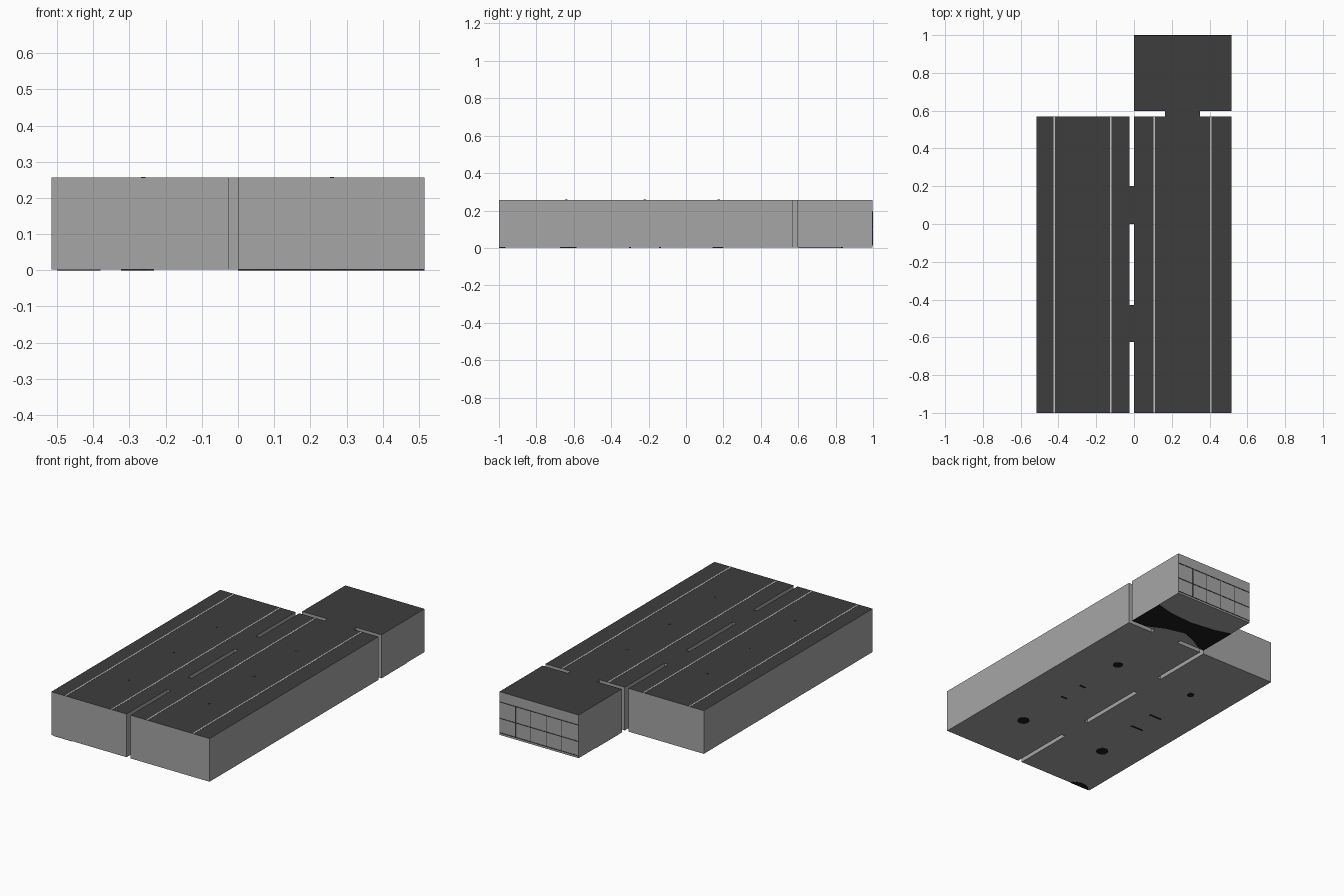
import bpy, bmesh, math

if "Cube" in bpy.data.objects:
    bpy.data.objects.remove(bpy.data.objects["Cube"])

def material(name, v):
    m = bpy.data.materials.new(name)
    m.diffuse_color = (v, v, v, 1)
    m.use_nodes = True
    m.node_tree.nodes["Principled BSDF"].inputs["Base Color"].default_value = m.diffuse_color
    return m

WALL = material("wall grey", 0.38)
ROOF = material("roof charcoal", 0.047)
STRIPE = material("skylight pale grey", 0.55)
DARK = material("base black", 0.012)

TOP, BASE = 0.256, 0.002

def finish(name, bm, mats):
    bmesh.ops.recalc_face_normals(bm, faces=bm.faces)
    me = bpy.data.meshes.new(name)
    bm.to_mesh(me)
    bm.free()
    for m in mats:
        me.materials.append(m)
    ob = bpy.data.objects.new(name, me)
    bpy.context.collection.objects.link(ob)
    return ob

def prism(name, pts, z0, z1, mats):
    """Extrude an outline; a second material goes on the upward faces."""
    bm = bmesh.new()
    f = bm.faces.new([bm.verts.new((x, y, z0)) for x, y in pts])
    r = bmesh.ops.extrude_face_region(bm, geom=[f])
    for v in r["geom"]:
        if isinstance(v, bmesh.types.BMVert):
            v.co.z = z1
    bmesh.ops.recalc_face_normals(bm, faces=bm.faces)
    if len(mats) > 1:
        for f in bm.faces:
            f.normal_update()
            f.material_index = 1 if f.normal.z > 0.5 else 0
    return finish(name, bm, mats)

def box(name, x0, x1, y0, y1, z0, z1, *mats):
    return prism(name, [(x0, y0), (x1, y0), (x1, y1), (x0, y1)], z0, z1, mats)

def disc(name, x, y, r, z0, z1, mat, n=16):
    pts = [(x + r * math.cos(2 * math.pi * i / n), y + r * math.sin(2 * math.pi * i / n))
           for i in range(n)]
    return prism(name, pts, z0, z1, [mat])

# Main halls, rear block and the links between them
box("left_hall", -0.515, -0.025, -1, 0.57, BASE, TOP, WALL, ROOF)
box("right_hall", 0, 0.515, -1, 0.57, BASE, TOP, WALL, ROOF)
box("rear_block", 0, 0.515, 0.597, 0.998, BASE, TOP, WALL, ROOF)
for i, (y0, y1) in enumerate([(0.0, 0.2), (-0.625, -0.43)]):
    box(f"hall_link_{i}", -0.025, 0, y0, y1, BASE, TOP, WALL, ROOF)
box("rear_link", 0.165, 0.35, 0.57, 0.597, BASE, TOP, WALL, ROOF)

# Long skylight strips on the roofs
for i, x in enumerate([-0.423, -0.123, 0.107, 0.407]):
    box(f"skylight_strip_{i}", x - 0.004, x + 0.004, -1, 0.57, TOP, TOP + 0.001, STRIPE)

# Small roof vents
for i, x in enumerate([-0.262, 0.26]):
    for j, y in enumerate([0.175, -0.22, -0.64]):
        disc(f"roof_vent_{i}_{j}", x, y, 0.006, TOP, TOP + 0.002, ROOF, 8)

# Thin window grid on the back wall
for i, z in enumerate([0.015, 0.1, 0.196]):
    box(f"back_rail_{i}", 0, 0.515, 0.998, 1.0, z - 0.002, z + 0.002, ROOF)
for i, x in enumerate([0.11, 0.21, 0.31, 0.41]):
    box(f"back_mullion_{i}", x - 0.0015, x + 0.0015, 0.998, 0.999, 0.015, 0.196, ROOF)

# Dark spots and slots under the floor
for i, (x, y, r) in enumerate([(0.265, -0.64, 0.034), (0.26, 0.17, 0.028),
                               (-0.264, 0.174, 0.02), (-0.29, -0.62, 0.034)]):
    disc(f"floor_spot_{i}", x, y, r, 0, BASE, DARK)
for i, (x, w) in enumerate([(0.255, 0.02), (-0.272, 0.04)]):
    for j, y in enumerate([-0.30, -0.14]):
        box(f"floor_slot_{i}_{j}", x - w, x + w, y - 0.005, y + 0.005, 0, BASE, DARK)
prism("floor_edge_spot", [(-0.44 + 0.06 * math.cos(math.pi * i / 10),
                           -1 + 0.035 * math.sin(math.pi * i / 10)) for i in range(11)],
      0, BASE, [DARK])

# Curved dark patch under the rear block
prism("rear_floor_patch", [(0, 0.6), (0.05, 0.61), (0.12, 0.65), (0.2, 0.68), (0.32, 0.65),
                           (0.42, 0.6), (0.515, 0.598), (0.515, 0.83), (0.4, 0.8),
                           (0.25, 0.79), (0.1, 0.81), (0, 0.84)], 0, BASE, [DARK])
